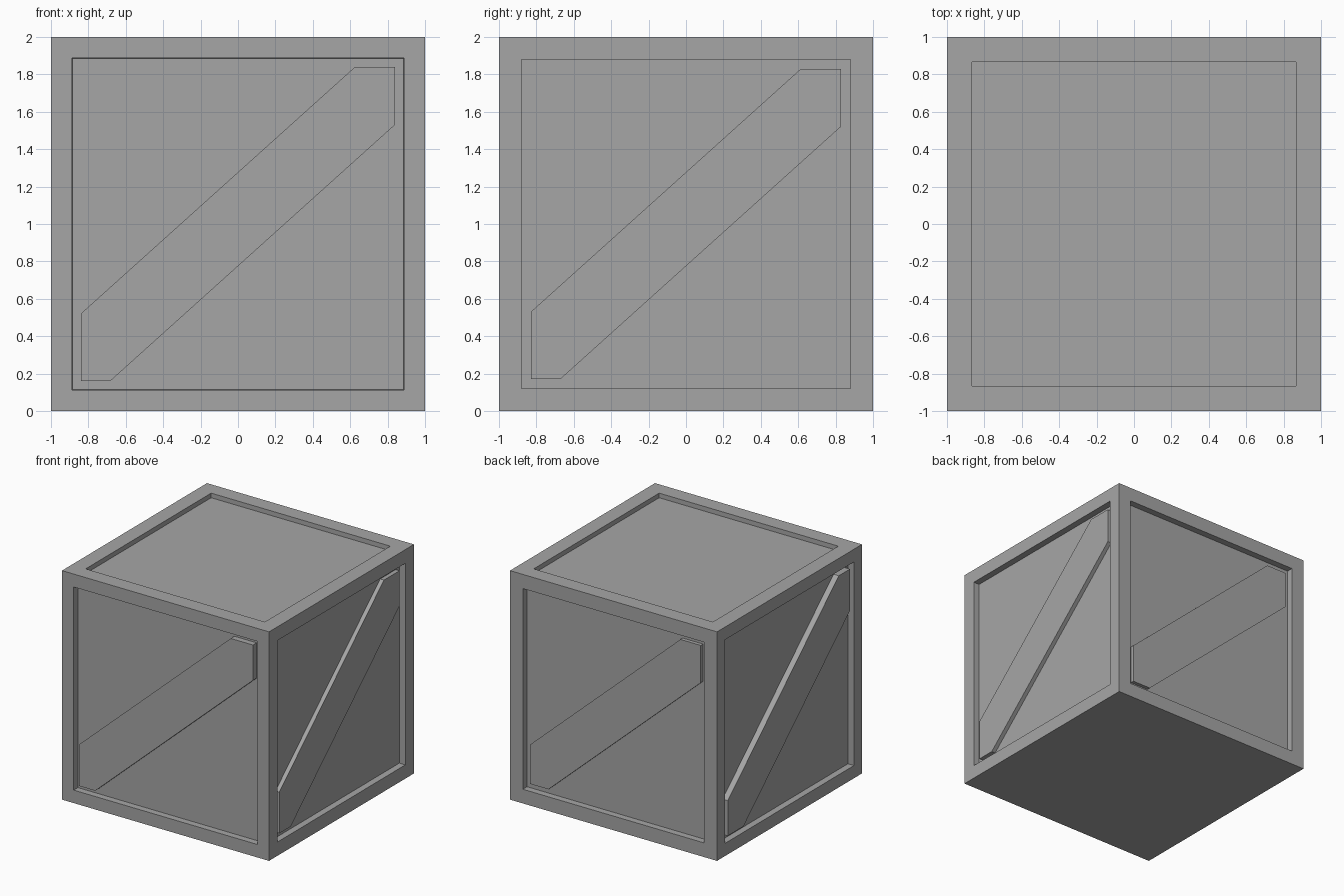
import bpy
import bmesh
from math import radians
from mathutils import Matrix, Vector

cube = bpy.data.objects.get("Cube")
if cube:
    bpy.data.objects.remove(cube, do_unlink=True)

grey = bpy.data.materials.new("crate grey")
grey.use_nodes = True
colour = (0.38, 0.38, 0.38, 1)
grey.diffuse_color = colour
grey.node_tree.nodes["Principled BSDF"].inputs["Base Color"].default_value = colour


def add_object(name, bm):
    bmesh.ops.recalc_face_normals(bm, faces=bm.faces)
    mesh = bpy.data.meshes.new(name)
    bm.to_mesh(mesh)
    bm.free()
    mesh.materials.append(grey)
    obj = bpy.data.objects.new(name, mesh)
    bpy.context.collection.objects.link(obj)
    return obj


# Side: turn about z, rim width, brace recess, sideways slide of the brace
SIDES = {
    "front": (0, 0.16, 0.006, 0.0),
    "left": (90, 0.17, 0.02, 0.0),
    "back": (180, 0.175, 0.025, 0.02),
    "right": (270, 0.157, 0.006, 0.06),
}
PANEL_DEPTH = 0.057
TOP_RIM, TOP_DEPTH = 0.19, 0.04

# Crate body: a cube with a sunken panel on the top and each side
bm = bmesh.new()
bmesh.ops.create_cube(bm, size=2, matrix=Matrix.Translation((0, 0, 1)))
bm.normal_update()


def sink_panel(direction, rim, depth):
    face = max(bm.faces, key=lambda f: f.normal.dot(direction) * f.calc_area())
    bmesh.ops.inset_individual(bm, faces=[face], thickness=rim)
    bmesh.ops.inset_individual(bm, faces=[face], thickness=0.001)
    bmesh.ops.translate(bm, verts=face.verts, vec=direction * -depth)


sink_panel(Vector((0, 0, 1)), TOP_RIM, TOP_DEPTH)
for turn, rim, recess, slide in SIDES.values():
    outward = Matrix.Rotation(radians(turn), 3, "Z") @ Vector((0, -1, 0))
    sink_panel(outward, rim, PANEL_DEPTH)
add_object("crate_body", bm)


# Diagonal braces: a band clipped by the rim, running up to the right
def add_brace(name, turn, rim, recess, slide):
    w = 1 - rim
    slope = 0.9
    upper = 0.277 - slide * slope
    lower = -0.225 - slide * slope
    outline = [
        (-w, upper - slope * w), (-w, -w), ((-w - lower) / slope, -w),
        (w, lower + slope * w), (w, w), ((w - upper) / slope, w),
    ]
    bm = bmesh.new()
    front = -1 + recess
    face = bm.faces.new([bm.verts.new((u, front, 1 + v)) for u, v in outline])
    extruded = bmesh.ops.extrude_face_region(bm, geom=[face], use_keep_orig=True)
    verts = [g for g in extruded["geom"] if isinstance(g, bmesh.types.BMVert)]
    bmesh.ops.translate(bm, verts=verts, vec=(0, PANEL_DEPTH - recess, 0))
    bm.transform(Matrix.Rotation(radians(turn), 4, "Z"))
    add_object(name, bm)


for side, settings in SIDES.items():
    add_brace(side + "_brace", *settings)
